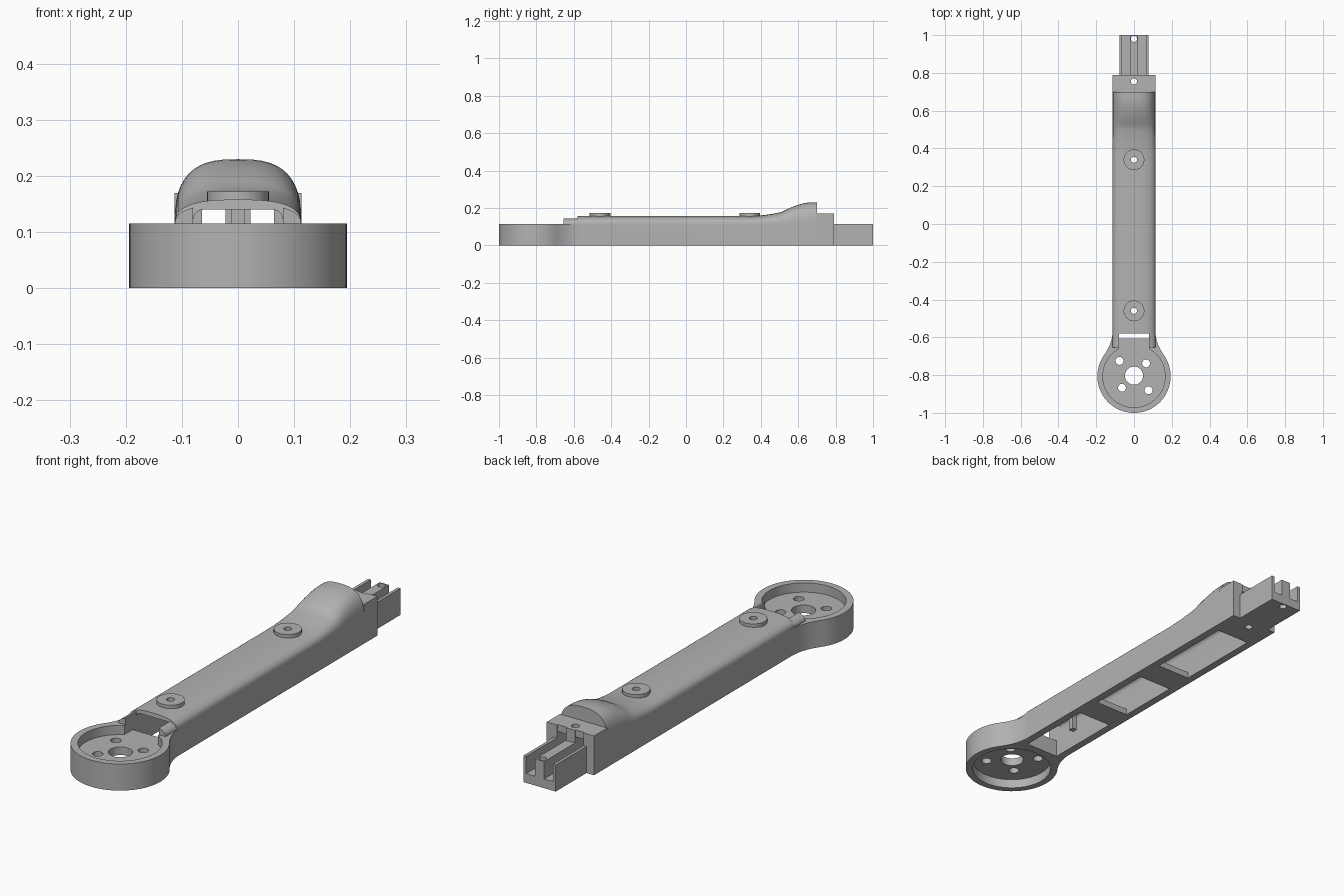
import bpy, bmesh, math
from mathutils import Matrix

if "Cube" in bpy.data.objects:
    bpy.data.objects.remove(bpy.data.objects["Cube"], do_unlink=True)

grey = bpy.data.materials.new("plain grey")
grey.use_nodes = True
colour = (0.45, 0.45, 0.45, 1)
grey.diffuse_color = colour
grey.node_tree.nodes["Principled BSDF"].inputs["Base Color"].default_value = colour

HALF = 0.113     # half width of the arm
CAVITY = 0.08    # half width of the hollow inside
CUP_Y = -0.806   # centre of the motor cup


def finish(name, bm):
    bmesh.ops.recalc_face_normals(bm, faces=bm.faces)
    mesh = bpy.data.meshes.new(name)
    bm.to_mesh(mesh)
    bm.free()
    mesh.materials.append(grey)
    obj = bpy.data.objects.new(name, mesh)
    bpy.context.collection.objects.link(obj)
    return obj


def box(name, x, y, z):
    bm = bmesh.new()
    bmesh.ops.create_cube(bm, size=1)
    for v in bm.verts:
        for i, (lo, hi) in enumerate((x, y, z)):
            v.co[i] = lo if v.co[i] < 0 else hi
    return finish(name, bm)


def cylinder(name, x, y, r, z0, z1, sides=32):
    bm = bmesh.new()
    bmesh.ops.create_cone(bm, cap_ends=True, segments=sides, radius1=r, radius2=r,
                          depth=z1 - z0, matrix=Matrix.Translation((x, y, (z0 + z1) / 2)))
    return finish(name, bm)


def combine(target, part, operation):
    mod = target.modifiers.new(part.name, 'BOOLEAN')
    mod.operation = operation
    mod.solver = 'EXACT'
    mod.object = part
    bpy.context.view_layer.objects.active = target
    bpy.ops.object.modifier_apply(modifier=mod.name)
    bpy.data.objects.remove(part, do_unlink=True)


def add(target, part):
    combine(target, part, 'UNION')


def cut(target, part):
    combine(target, part, 'DIFFERENCE')


def section(height, n=2.8, steps=24, base=0.11):
    """Square bottom with a rounded, superelliptic top."""
    pts = [(-HALF, 0), (HALF, 0)]
    for i in range(steps + 1):
        a = math.pi * i / steps
        c, s = math.cos(a), max(math.sin(a), 0)
        x = math.copysign(abs(c) ** (2 / n), c) * HALF
        pts.append((x, base + (height - base) * s ** (2 / n)))
    return pts


def crest(y):
    """Height of the arm: level, then sweeping up into the hood."""
    t = min(max((y - 0.36) / 0.31, 0), 1)
    return 0.158 + 0.072 * (t ** 1.7 if t < 0.5 else 1 - (1 - t) ** 1.7 * 2.25)


def loft(name, stations):
    bm = bmesh.new()
    rings = [[bm.verts.new((x, y, z)) for x, z in section(h)] for y, h in stations]
    n = len(rings[0])
    for a, b in zip(rings, rings[1:]):
        for i in range(n):
            j = (i + 1) % n
            bm.faces.new((a[i], a[j], b[j], b[i]))
    bm.faces.new(rings[0])
    bm.faces.new(rings[-1])
    return finish(name, bm)


# Arm shell with stepped front cheeks and raised rear hood
rise = [0.36 + 0.31 * i / 16 for i in range(17)]
stations = [(-0.655, 0.15), (-0.58, 0.15), (-0.579, 0.158)]
stations += [(y, crest(y)) for y in rise] + [(0.70, 0.23)]
arm = loft("arm", stations)

# Motor cup outline flowing into the arm through concave fillets
start = math.radians(35)
side = [(0.194 * math.cos(a), CUP_Y + 0.194 * math.sin(a))
        for a in (-math.pi / 2 + (start + math.pi / 2) * i / 32 for i in range(33))]
p0, p1, p2 = side[-1], (0.1128, -0.63), (0.1128, -0.56)
for i in range(1, 11):
    t = i / 10
    side.append(tuple((1 - t) ** 2 * a + 2 * t * (1 - t) * b + t * t * c
                      for a, b, c in zip(p0, p1, p2)))
outline = side + [(-x, y) for x, y in reversed(side[1:])]
bm = bmesh.new()
base = bm.faces.new([bm.verts.new((x, y, 0)) for x, y in outline])
top = bmesh.ops.extrude_face_region(bm, geom=[base])["geom"]
bmesh.ops.translate(bm, vec=(0, 0, 0.115),
                    verts=[g for g in top if isinstance(g, bmesh.types.BMVert)])
add(arm, finish("motor_cup", bm))

# Rear block and connector
add(arm, box("rear_block", (-HALF, HALF), (0.699, 0.79), (0, 0.17)))
add(arm, box("connector", (-0.077, 0.077), (0.78, 1.0), (0, 0.115)))

# Screw bosses
for y in (-0.46, 0.34):
    add(arm, cylinder("screw_boss", 0, y, 0.055, 0.145, 0.172))

# Hollow of the arm, with rounded upper corners
hollow = box("hollow", (-CAVITY, CAVITY), (-0.605, 0.65), (-0.1, 0.14))
bm = bmesh.new()
bm.from_mesh(hollow.data)
edges = [e for e in bm.edges if all(v.co.z > 0.1 and abs(v.co.x) > 0.07 for v in e.verts)
         and abs(e.verts[0].co.y - e.verts[1].co.y) > 1]
bmesh.ops.bevel(bm, geom=edges, offset=0.018, segments=4, affect='EDGES', profile=0.5)
bm.to_mesh(hollow.data)
bm.free()
cut(arm, hollow)

# Cup recesses above and below the motor plate, and the open neck
cut(arm, cylinder("upper_recess", 0, CUP_Y, 0.165, 0.075, 0.3, 64))
cut(arm, cylinder("lower_recess", 0, CUP_Y, 0.165, -0.1, 0.04, 64))
cut(arm, box("neck_gap", (-CAVITY, CAVITY), (-0.73, -0.58), (0.075, 0.3)))

# Motor plate holes
cut(arm, cylinder("shaft_hole", 0, -0.803, 0.048, -0.1, 0.3))
for x, y in ((-0.077, -0.725), (0.064, -0.738), (-0.064, -0.867), (0.077, -0.88)):
    cut(arm, cylinder("motor_screw_hole", x, y, 0.021, -0.1, 0.3, 24))

# Cable slots through the connector and block
for s in (-1, 1):
    xs = sorted((s * 0.022, s * 0.064))
    cut(arm, box("cable_slot", xs, (0.785, 1.1), (0.04, 0.3)))
    cut(arm, box("cable_tunnel", xs, (0.6, 0.8), (0.04, 0.14)))

# Screw holes along the centre line
for y in (-0.46, 0.34, 0.755, 0.98):
    cut(arm, cylinder("screw_hole", 0, y, 0.016, -0.1, 0.4, 24))

bpy.ops.object.select_all(action='DESELECT')
arm.select_set(True)
bpy.context.view_layer.objects.active = arm
bpy.ops.object.shade_smooth_by_angle(angle=math.radians(30))

# Cross straps under the hollow and the inner post
for i, ys in enumerate(((-0.26, -0.145), (0.138, 0.26))):
    box("cross_strap_%d" % (i + 1), (-0.085, 0.085), ys, (0, 0.027))
box("inner_post", (-0.012, 0.012), (-0.415, -0.39), (0.01, 0.145))
